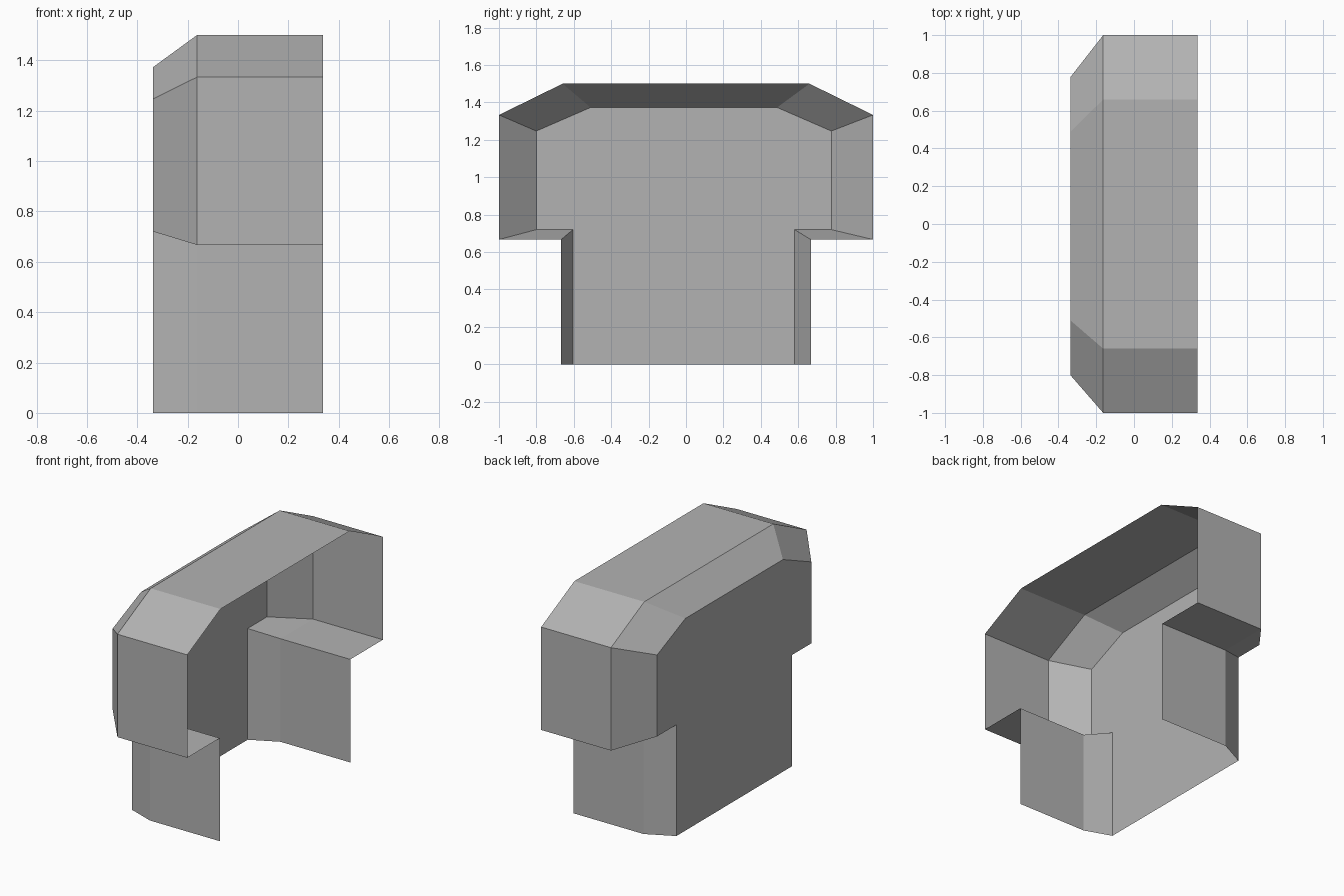
import bpy
import bmesh

cube = bpy.data.objects.get("Cube")
if cube:
    bpy.data.objects.remove(cube, do_unlink=True)

# Single flat grey
GREY = (0.45, 0.45, 0.45, 1.0)
mat = bpy.data.materials.new("plain grey")
mat.use_nodes = True
mat.diffuse_color = GREY
mat.node_tree.nodes["Principled BSDF"].inputs["Base Color"].default_value = GREY

# T-shaped outlines (y, z), running from one foot over the top to the other
OUTER = [(-0.667, 0), (-0.667, 0.667), (-1, 0.667), (-1, 1.333),
         (-0.66, 1.5), (0.66, 1.5), (1, 1.333), (1, 0.667),
         (0.667, 0.667), (0.667, 0)]
INNER = [(-0.605, 0), (-0.605, 0.72), (-0.80, 0.72), (-0.80, 1.247),
         (-0.51, 1.373), (0.487, 1.373), (0.777, 1.247), (0.777, 0.72),
         (0.58, 0.72), (0.58, 0)]

bm = bmesh.new()


def outline(x, profile):
    return [bm.verts.new((x, y, z)) for y, z in profile]


# Open rim, shoulder line and narrower closed side
rings = [outline(0.337, OUTER), outline(-0.163, OUTER), outline(-0.337, INNER)]

# Straight walls and bevel; underside and one side stay open
for a, b in zip(rings, rings[1:]):
    for i in range(len(a) - 1):
        bm.faces.new((a[i], a[i + 1], b[i + 1], b[i]))

# Flat closing wall
bm.faces.new(rings[-1])
bmesh.ops.recalc_face_normals(bm, faces=bm.faces)

# Make the normals point outward, judged by the closing wall
bm.faces.ensure_lookup_table()
if bm.faces[-1].normal.x > 0:
    bmesh.ops.reverse_faces(bm, faces=bm.faces)

mesh = bpy.data.meshes.new("t_shaped_shell")
bm.to_mesh(mesh)
bm.free()
mesh.materials.append(mat)
shell = bpy.data.objects.new("t_shaped_shell", mesh)
bpy.context.collection.objects.link(shell)
